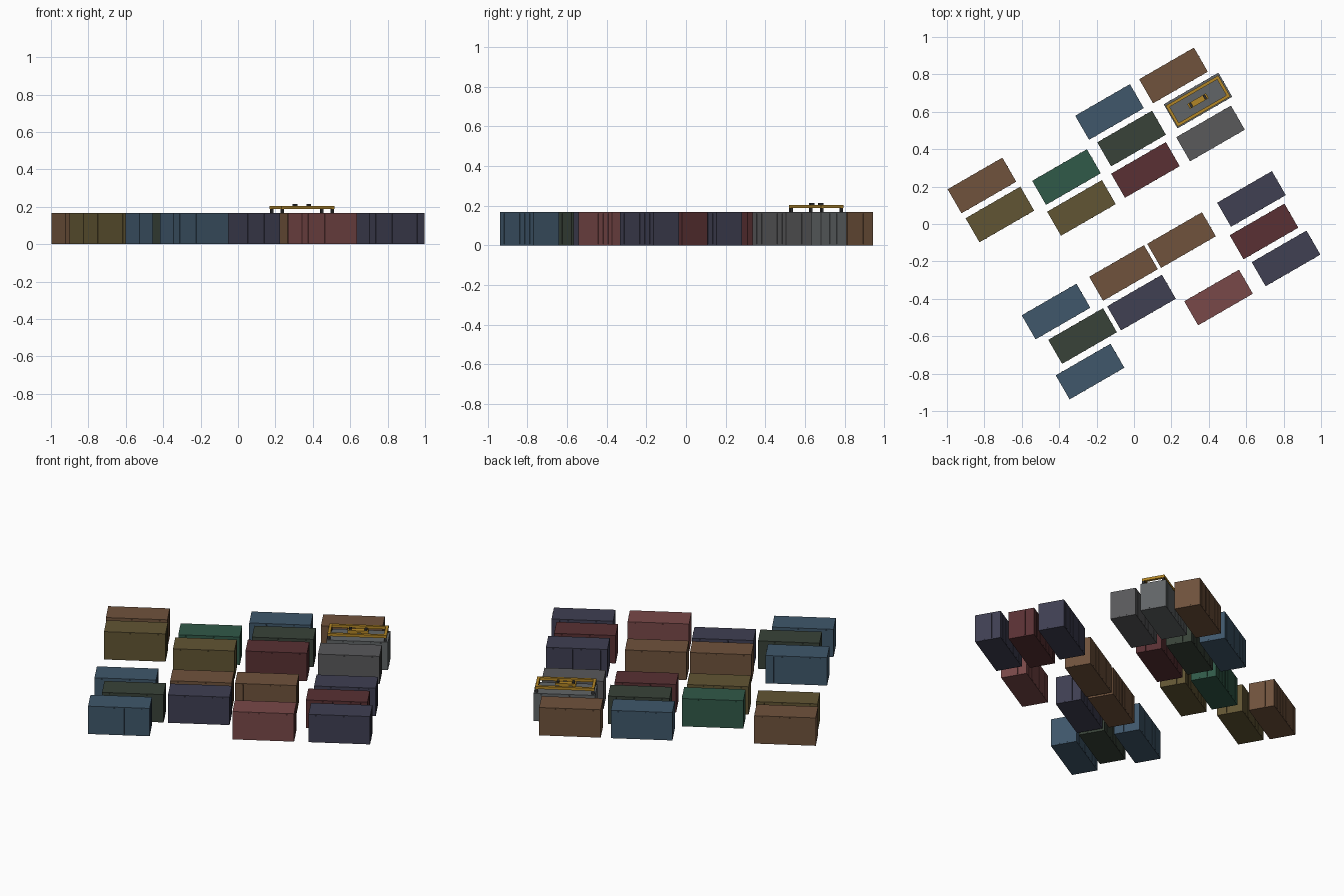
import bpy, bmesh
from math import radians
from mathutils import Matrix, Vector

if "Cube" in bpy.data.objects:
    bpy.data.objects.remove(bpy.data.objects["Cube"])

L, W, H = 0.338, 0.148, 0.168      # container size
ANGLE = radians(30)

PALETTE = {
    "brown": (0.16, 0.085, 0.045), "olive": (0.12, 0.09, 0.033), "green": (0.03, 0.10, 0.065),
    "blue": (0.05, 0.095, 0.145), "pine": (0.04, 0.055, 0.04), "maroon": (0.10, 0.03, 0.033),
    "grey": (0.10, 0.10, 0.105), "steel": (0.12, 0.13, 0.135), "navy": (0.05, 0.05, 0.085),
    "red": (0.19, 0.065, 0.065), "yellow": (0.45, 0.24, 0.02), "dark": (0.03, 0.03, 0.03),
}
MATS = {}
for name, rgb in PALETTE.items():
    MATS[name] = bpy.data.materials.new(name)
    MATS[name].diffuse_color = (*rgb, 1)


def add_box(bm, centre, size):
    m = Matrix.Translation(Vector(centre)) @ Matrix.Diagonal((*size, 1))
    bmesh.ops.create_cube(bm, size=1, matrix=m)


def make_mesh(name, boxes):
    bm = bmesh.new()
    for centre, size in boxes:
        add_box(bm, centre, size)
    mesh = bpy.data.meshes.new(name)
    bm.to_mesh(mesh)
    bm.free()
    return mesh


def place(name, mesh, x, y, colour):
    ob = bpy.data.objects.new(name, mesh)
    ob.location = (x, y, 0)
    ob.rotation_euler.z = ANGLE
    mesh.materials.append(MATS[colour])
    bpy.context.collection.objects.link(ob)


# container: body, wall ribs on the long sides, lock bars on the ends
container = [((0, 0, H / 2), (L, W, H))]
for s in (-1, 1):
    for i in range(6):
        container.append((((i - 2.5) * L / 6.6, s * W / 2, H / 2), (0.008, 0.004, H * 0.92)))
for y in (-0.02, 0.02):
    container.append(((L / 2, y, H / 2), (0.004, 0.005, H * 0.92)))

YARD = [
    (-0.813, 0.206, "brown"), (-0.717, 0.051, "olive"), (-0.361, 0.251, "green"),
    (-0.281, 0.086, "olive"), (-0.131, 0.599, "blue"), (-0.013, 0.457, "pine"),
    (0.061, 0.289, "maroon"), (0.211, 0.794, "brown"), (0.342, 0.660, "steel"),
    (0.409, 0.484, "grey"), (0.628, 0.134, "navy"), (0.695, -0.040, "maroon"),
    (0.813, -0.184, "navy"), (0.254, -0.086, "brown"), (-0.056, -0.262, "brown"),
    (0.040, -0.420, "navy"), (0.452, -0.393, "red"), (-0.417, -0.468, "blue"),
    (-0.275, -0.599, "pine"), (-0.235, -0.789, "blue"),
]
for i, (x, y, colour) in enumerate(YARD, 1):
    place(f"container_{i:02d}", make_mesh("container", container), x, y, colour)

# lifting spreader above one container
SX, SY = 0.342, 0.657
FL, FW, B, Z = 0.325, 0.13, 0.016, 0.197
frame = [((0, 0, Z), (0.115, 0.03, 0.014))]
for s in (-1, 1):
    frame.append(((0, s * (FW - B) / 2, Z), (FL, B, 0.016)))
    frame.append(((s * (FL - B) / 2, 0, Z), (B, FW - 2 * B, 0.016)))
place("spreader_frame", make_mesh("spreader_frame", frame), SX, SY, "yellow")

# corner locks and pulley blocks
locks = [((sx * (FL - B) / 2, sy * (FW - B) / 2, 0.179), (0.014, 0.014, 0.022))
         for sx in (-1, 1) for sy in (-1, 1)]
place("spreader_locks", make_mesh("spreader_locks", locks), SX, SY, "dark")
pulleys = [((s * 0.043, 0, 0.208), (0.014, 0.024, 0.012)) for s in (-1, 1)]
place("spreader_pulleys", make_mesh("spreader_pulleys", pulleys), SX, SY, "dark")

for m in bpy.data.materials:
    if m.users and not m.is_grease_pencil:
        m.use_nodes = True
        m.node_tree.nodes["Principled BSDF"].inputs["Base Color"].default_value = m.diffuse_color
